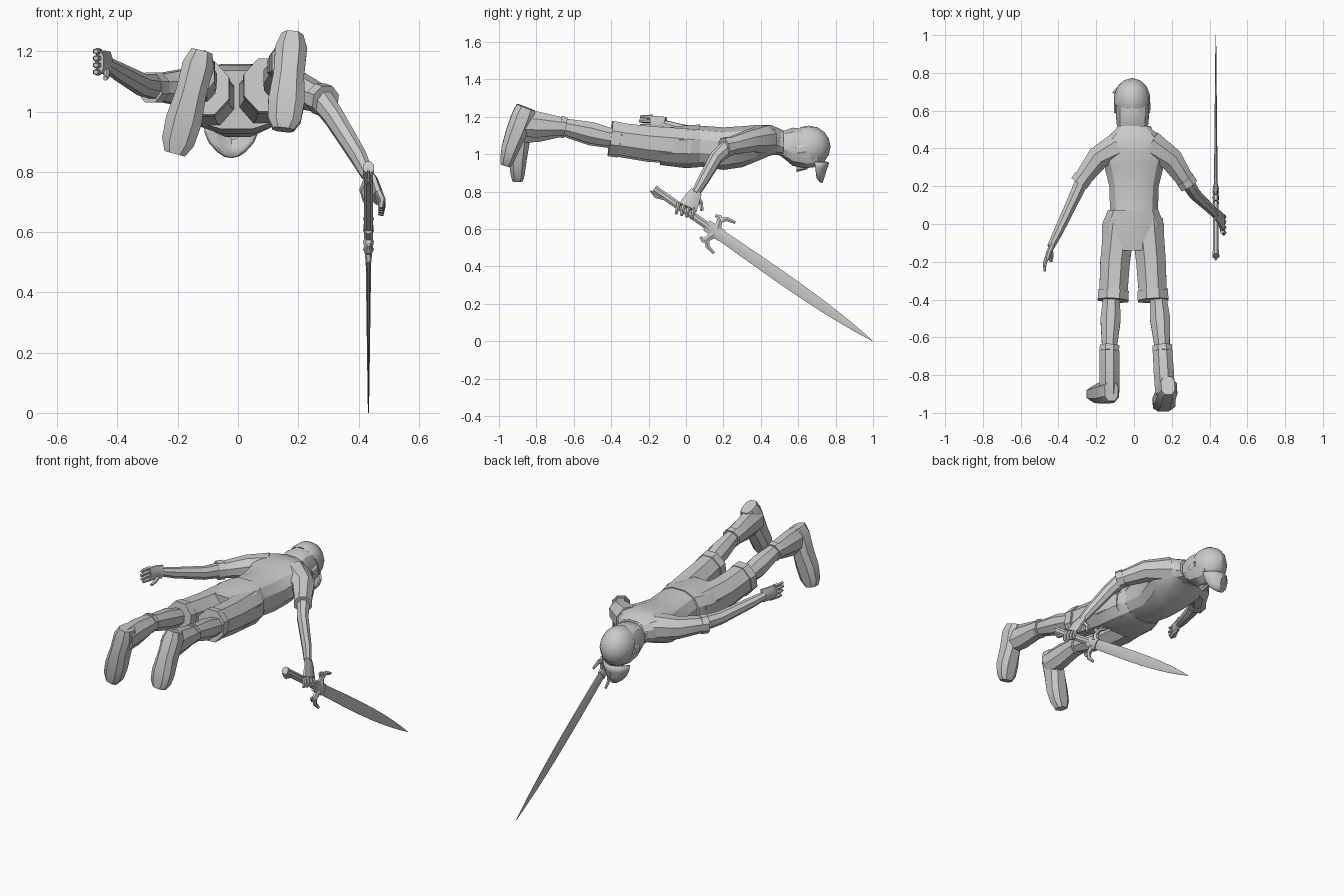
import bpy
import bmesh
import math
from mathutils import Vector, Matrix

cube = bpy.data.objects.get("Cube")
if cube:
    bpy.data.objects.remove(cube, do_unlink=True)

colour = (0.6, 0.59, 0.58, 1)
clay = bpy.data.materials.new("clay grey")
clay.use_nodes = True
clay.diffuse_color = colour
clay.node_tree.nodes["Principled BSDF"].inputs["Base Color"].default_value = colour

X, Y, Z = Matrix.Identity(3)


def finish(name, bm):
    """Turn a bmesh into a named object with crisp edges."""
    bmesh.ops.recalc_face_normals(bm, faces=bm.faces[:])
    mesh = bpy.data.meshes.new(name)
    bm.to_mesh(mesh)
    bm.free()
    mesh.materials.append(clay)
    obj = bpy.data.objects.new(name, mesh)
    bpy.context.collection.objects.link(obj)
    bpy.ops.object.select_all(action="DESELECT")
    obj.select_set(True)
    bpy.context.view_layer.objects.active = obj
    bpy.ops.object.shade_smooth_by_angle(angle=math.radians(28))
    return obj


def loft(name, rings, sides=8, up=Z, power=1, along=None):
    """Skin rings of (centre, half width, half height) along their path."""
    bm = bmesh.new()
    centres = [Vector(ring[0]) for ring in rings]
    loops = []
    for i, (_, wide, high) in enumerate(rings):
        before, after = centres[max(i - 1, 0)], centres[min(i + 1, len(rings) - 1)]
        tangent = along or after - before
        side = tangent.cross(up).normalized()
        top = side.cross(tangent).normalized()
        loop = []
        for k in range(sides):
            angle = math.tau * (k + 0.5) / sides
            across, above = (math.copysign(abs(w) ** power, w) for w in (math.cos(angle), math.sin(angle)))
            loop.append(bm.verts.new(centres[i] + side * across * wide + top * above * high))
        loops.append(loop)
    for first, second in zip(loops, loops[1:]):
        for k in range(sides):
            bm.faces.new((first[k - 1], first[k], second[k], second[k - 1]))
    bm.faces.new(loops[0])
    bm.faces.new(loops[-1])
    return finish(name, bm)


def body(name, rows, x=0):
    """Upright-section volume running along y, from (y, z, half width, half height)."""
    loft(name, [((x, y, z), wide, high) for y, z, wide, high in rows], sides=12, power=0.85, along=Y)


def limb(name, path, start, end, flat=1, sides=8, up=Z):
    """Tapering limb; flat is the section's height over its width."""
    rings = []
    for i, point in enumerate(path):
        radius = start + (end - start) * i / (len(path) - 1)
        rings.append((point, radius, radius * flat))
    loft(name, rings, sides, up)


def band(name, path, radius, flat=1, half_length=0.02):
    """Rolled cuff around the last point of a limb path."""
    end = Vector(path[-1])
    step = (end - Vector(path[-2])).normalized() * half_length
    limb(name, [end - step, end + step], radius, radius, flat)


# Torso, collar and shorts seat
body("shirt", [(.06, 1.045, .13, .112), (.2, 1.03, .135, .117), (.3, 1.04, .16, .113),
               (.38, 1.06, .19, .1), (.45, 1.075, .155, .085), (.51, 1.07, .09, .065)])
body("collar", [(.47, 1.07, .11, .075), (.52, 1.06, .092, .07)])
body("shorts_seat", [(.075, 1.045, .137, .117), (0, 1.04, .168, .118), (-.14, 1.04, .17, .1)], x=-.005)

# Head, nose and ears
body("head", [(.49, 1.06, .07, .06), (.53, 1.05, .087, .08), (.57, 1.04, .09, .105),
              (.64, 1.03, .09, .108), (.7, 1.03, .08, .1)], x=-.008)
limb("nose", [(-.015, .59, .93), (-.015, .65, .93)], .025, .01, sides=6)
for side, name in ((-1, "right_ear"), (1, "left_ear")):
    ear_x = side * .088 - .01
    limb(name, [(ear_x, .59, 1.02), (ear_x, .64, 1.03)], .009, .01, flat=2.5, sides=6)

# Cap dome, sliced off along its tilted rim
bm = bmesh.new()
bmesh.ops.create_uvsphere(bm, u_segments=14, v_segments=8, radius=1)
bmesh.ops.transform(bm, verts=bm.verts[:], matrix=Matrix.Translation((-.01, .655, 1.04))
                    @ Matrix.Diagonal((.098, .118, .113, 1)))
bmesh.ops.bisect_plane(bm, geom=bm.verts[:] + bm.edges[:] + bm.faces[:],
                       plane_co=(0, .65, 1.03), plane_no=(0, 1, .35), clear_inner=True)
bmesh.ops.holes_fill(bm, edges=[edge for edge in bm.edges if edge.is_boundary])
finish("cap", bm)

# Bowed cap peak
bm = bmesh.new()
bmesh.ops.create_grid(bm, x_segments=4, y_segments=3, size=1)
for vert in bm.verts:
    bow = vert.co.x
    reach = (vert.co.y + 1) / 2
    half = .082 * math.sqrt(1 - .8 * reach ** 2)
    vert.co = (half * bow - .022, .752 - .065 * bow ** 2 * (1 - .7 * reach) - .035 * reach,
               .96 - .11 * reach * (1 - .2 * bow ** 2))
peak = finish("cap_peak", bm)
shell = peak.modifiers.new("thickness", "SOLIDIFY")
shell.thickness = .014

# Each leg: shorts, hem, calf, boot shaft, boot band and foot
leg_paths = {
    "right": dict(shorts=[(-.075, .02, 1.04), (-.1, -.2, 1.05), (-.11, -.38, 1.075)],
                  knee=(-.12, -.4, 1.08), ankle=(-.13, -.66, 1.14), boot=(-.13, -.9, 1.13),
                  heel=(-.12, -.885, 1.2), ball=(-.18, -.9, .97), toe=(-.21, -.9, .86)),
    "left": dict(shorts=[(.07, .02, 1.04), (.09, -.2, 1.06), (.1, -.38, 1.085)],
                 knee=(.13, -.4, 1.09), ankle=(.15, -.66, 1.15), boot=(.165, -.9, 1.165),
                 heel=(.18, -.855, 1.25), ball=(.16, -.94, 1.03), toe=(.15, -.965, .94)),
}
for side, leg in leg_paths.items():
    limb(side + "_shorts_leg", leg["shorts"], .09, .08, flat=1.15)
    band(side + "_shorts_hem", leg["shorts"], .088, flat=1.1, half_length=.025)

    knee, ankle, boot = (Vector(leg[part]) for part in ("knee", "ankle", "boot"))
    shin = ankle - knee
    calf = [(knee - shin * .2, .055), (knee, .048), (knee + shin * .4, .058), (ankle, .042)]
    loft(side + "_calf", [(point, radius, radius * 1.08) for point, radius in calf])
    loft(side + "_boot_shaft", [(ankle, .056, .05), (ankle.lerp(boot, .55), .058, .075), (boot, .056, .075)])
    band(side + "_boot_band", [knee, ankle], .056, half_length=.015)

    heel, ball, toe = (Vector(leg[part]) for part in ("heel", "ball", "toe"))
    foot = [(heel, .038, .055), (heel.lerp(ball, .2), .056, .062), (heel.lerp(ball, .6), .054, .06),
            (ball, .064, .05), (ball.lerp(toe, .65), .058, .04), (toe, .037, .03)]
    loft(side + "_boot_foot", foot, up=Y, power=.75)

# Sleeves, cuffs and bare arms
arm_paths = {
    "right": ([(-.08, .41, 1.08), (-.19, .35, 1.08), (-.28, .23, 1.08)],
              [(-.26, .26, 1.08), (-.32, .13, 1.09), (-.4, -.04, 1.135), (-.44, -.12, 1.16)]),
    "left": ([(.08, .42, 1.08), (.2, .34, 1.07), (.28, .22, 1.04)],
             [(.27, .24, 1.05), (.32, .16, .98), (.4, .085, .85), (.43, .05, .79)]),
}
for side, (sleeve, arm) in arm_paths.items():
    limb(side + "_sleeve", sleeve, .085, .048, flat=.95)
    band(side + "_sleeve_cuff", sleeve, .054)
    limb(side + "_arm", arm, .04, .021, flat=1.15)

# Open right hand
limb("right_palm", [(-.43, -.11, 1.16), (-.45, -.15, 1.165), (-.46, -.19, 1.165)], .016, .016, flat=2.6)
for k, reach in enumerate((.055, .062, .055, .04)):
    knuckle = Vector((-.462, -.18, 1.2 - .023 * k))
    tip = knuckle - Y * (reach + .01) - X * .01
    limb("right_finger", [knuckle, knuckle.lerp(tip, .5) - X * .006, tip], .012, .008, sides=6)
limb("right_thumb", [(-.44, -.13, 1.14), (-.435, -.17, 1.12), (-.44, -.2, 1.11)], .013, .008, sides=6)

# Gripping left hand
limb("left_palm", [(.43, .055, .8), (.45, .035, .765), (.465, .01, .715)], .035, .055, flat=.36, up=X)
for k in range(4):
    knuckle = Vector((.466, .045 - .028 * k, .712 + .008 * k))
    tip = knuckle - Z * .056 - Y * .014 + X * .008
    limb("left_finger", [knuckle, knuckle.lerp(tip, .5) + X * .009, tip], .013, .009, sides=6, up=X)
limb("left_thumb", [(.43, .06, .77), (.415, .08, .74), (.425, .085, .7)], .015, .01, sides=6, up=X)

# Sword, laid out along its own axis from the pommel
pommel, point = Vector((.433, -.17, .815)), Vector((.433, 1, 0))
axis = (point - pommel).normalized()
across = axis.cross(X)
across *= math.copysign(1, across.z)


def on_sword(along, out=0):
    return pommel + axis * along + across * out


guard = on_sword(.4)
blade = []
for i in range(11):
    t = i / 10
    blade.append((guard.lerp(point, t), .04 * (1 - t ** 3) * (.75 + .5 * t) + .001, .009 * (1 - t) + .002))
loft("sword_blade", blade, up=X)
limb("sword_grip", [on_sword(.03), on_sword(.36)], .022, .022, flat=.75, up=X)
limb("sword_pommel", [on_sword(0), on_sword(.03), on_sword(.08)], .025, .018, flat=.8, up=X)
limb("pommel_spur", [on_sword(.07, -.01), on_sword(.03, -.03), on_sword(-.01, -.02)], .014, .005, sides=6, up=X)
limb("sword_collar", [on_sword(.34), on_sword(.39), on_sword(.44)], .034, .036, flat=.45, up=X)

# Hooked guard prongs with a back barb, mirrored across the blade
for side, word in ((1, "upper"), (-1, "lower")):
    for part, path in (("prong", [(.4, .02), (.385, .06), (.41, .09), (.46, .1)]),
                       ("barb", [(.39, .06), (.37, .075), (.35, .07)])):
        limb(word + "_guard_" + part, [on_sword(along, out * side) for along, out in path],
             .024, .008, flat=.75, sides=6, up=X)
